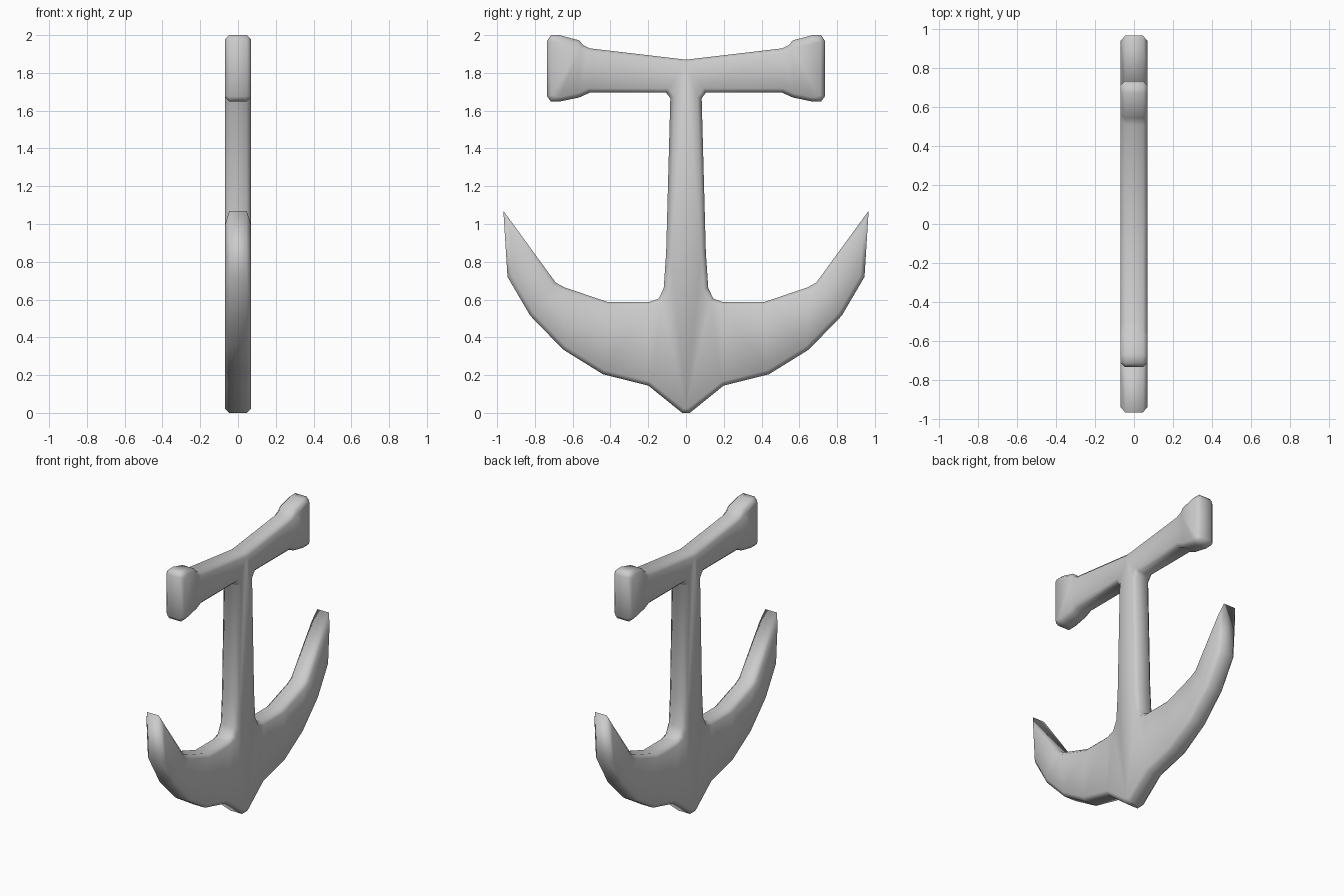
import bpy, bmesh
from mathutils import Vector

if "Cube" in bpy.data.objects:
    bpy.data.objects.remove(bpy.data.objects["Cube"])

# Right half of the anchor outline (y, z), from the crown up to the stock
half = [(0.02, 0), (0.20, 0.145), (0.44, 0.205), (0.65, 0.335), (0.825, 0.515),
        (0.945, 0.72), (0.967, 1.07),                                # fluke tip
        (0.69, 0.69), (0.645, 0.665), (0.415, 0.587), (0.195, 0.587),
        (0.145, 0.605), (0.118, 0.66), (0.105, 0.85),                # shank root
        (0.083, 1.665), (0.105, 1.695), (0.51, 1.695), (0.565, 1.67),
        (0.67, 1.648), (0.715, 1.648), (0.735, 1.675), (0.735, 1.97),
        (0.715, 2.0), (0.67, 2.0), (0.565, 1.972), (0.545, 1.948), (0.51, 1.93)]
outline = [Vector(p) for p in half + [(0, 1.87)] + [(-y, z) for y, z in reversed(half)]]


def inset(points, d):
    """Move each corner inward by d, mitred."""
    out = []
    for i, p in enumerate(points):
        a = (p - points[i - 1]).normalized()
        b = (points[(i + 1) % len(points)] - p).normalized()
        na, nb = Vector((-a.y, a.x)), Vector((-b.y, b.x))
        out.append(p + (na + nb) * d / (1 + na.dot(nb)))
    return out


# Cross layers: bevelled face, full rim, full rim, bevelled face
bm = bmesh.new()
small = inset(outline, 0.023)
rings = [[bm.verts.new((x, p.x, p.y)) for p in pts]
         for x, pts in ((-0.07, small), (-0.046, outline), (0.046, outline), (0.07, small))]
n = len(outline)
for lo, hi in zip(rings, rings[1:]):
    for i in range(n):
        j = (i + 1) % n
        bm.faces.new((lo[i], lo[j], hi[j], hi[i]))
bm.faces.new(list(reversed(rings[0])))
bm.faces.new(rings[-1])

# Centre seam, then triangulate the broad concave faces
bmesh.ops.bisect_plane(bm, geom=bm.verts[:] + bm.edges[:] + bm.faces[:], dist=1e-5,
                       plane_co=(0, 0, 0), plane_no=(0, 1, 0))
bmesh.ops.triangulate(bm, faces=[f for f in bm.faces if len(f.verts) > 4])
bmesh.ops.recalc_face_normals(bm, faces=bm.faces[:])
for f in bm.faces:
    f.smooth = True

mesh = bpy.data.meshes.new("anchor")
bm.to_mesh(mesh)
bm.free()
anchor = bpy.data.objects.new("anchor", mesh)
bpy.context.collection.objects.link(anchor)
